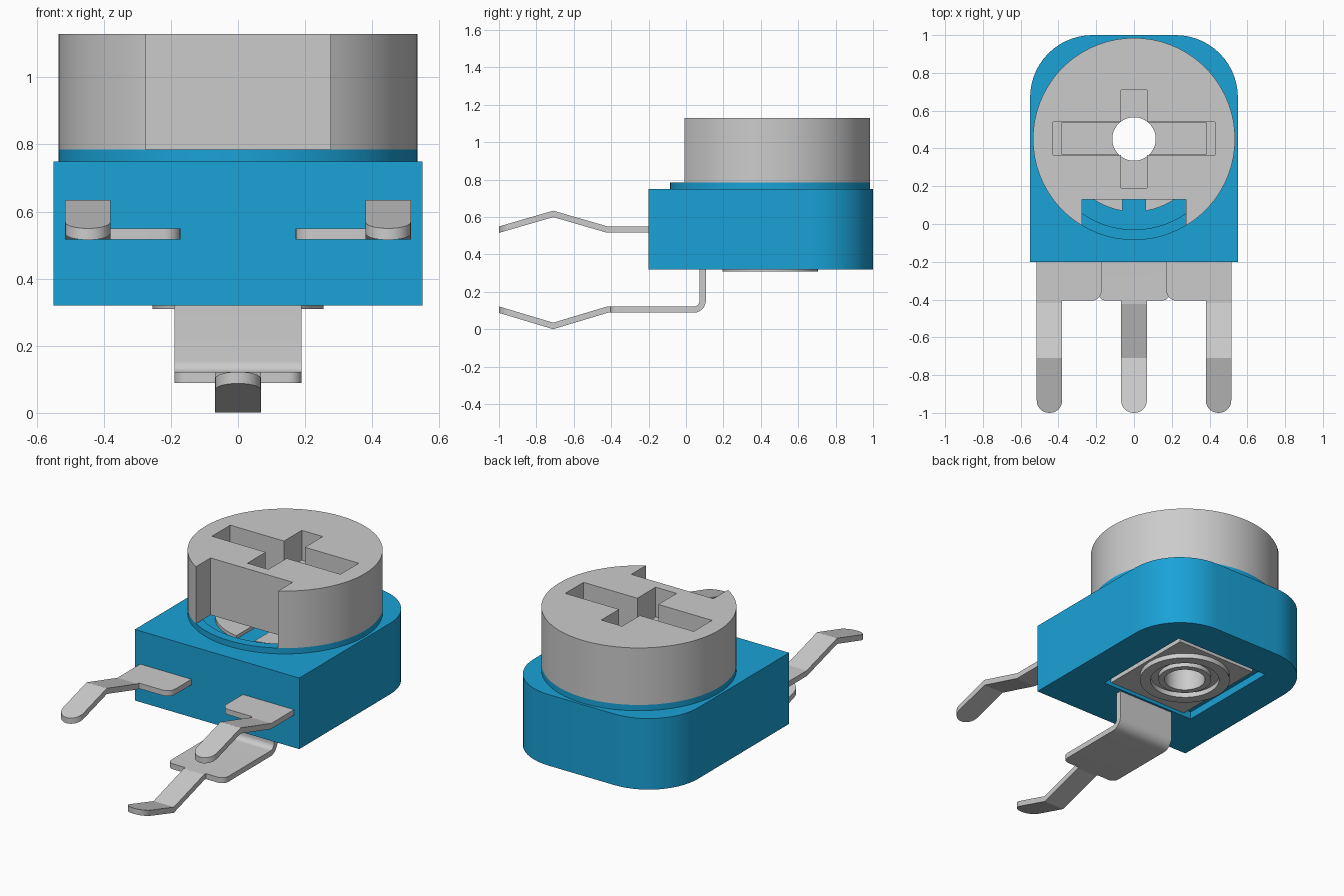
import bpy, bmesh, math
from mathutils import Vector

if "Cube" in bpy.data.objects:
    bpy.data.objects.remove(bpy.data.objects["Cube"])

BLUE = bpy.data.materials.new("blue_plastic")
BLUE.diffuse_color = (0.01, 0.36, 0.68, 1)
BLUE.use_nodes = True
BLUE.node_tree.nodes["Principled BSDF"].inputs["Base Color"].default_value = BLUE.diffuse_color
CY = 0.45  # y of the rotor axis


def fillet(pts, closed=True, n=8):
    """Round the corners of (x, y, radius) points."""
    out, k = [], len(pts)
    for i, (x, y, r) in enumerate(pts):
        p = Vector((x, y))
        if r == 0 or (not closed and i in (0, k - 1)):
            out.append(p)
            continue
        u = (Vector(pts[i - 1][:2]) - p).normalized()
        v = (Vector(pts[(i + 1) % k][:2]) - p).normalized()
        half = u.angle(v) / 2
        c = p + (u + v).normalized() * r / math.sin(half)
        s, e = p + u * r / math.tan(half) - c, p + v * r / math.tan(half) - c
        a0 = math.atan2(s.y, s.x)
        da = (math.atan2(e.y, e.x) - a0 + math.pi) % (2 * math.pi) - math.pi
        for j in range(n + 1):
            a = a0 + da * j / n
            out.append(c + Vector((math.cos(a), math.sin(a))) * r)
    return out


def circle(r, n=72):
    return [Vector((r * math.cos(2 * math.pi * i / n), CY + r * math.sin(2 * math.pi * i / n)))
            for i in range(n)]


def rect(x0, x1, y0, y1):
    return [Vector(p) for p in ((x0, y0), (x1, y0), (x1, y1), (x0, y1))]


def finish(name, bm, mat=None):
    bmesh.ops.recalc_face_normals(bm, faces=bm.faces)
    me = bpy.data.meshes.new(name)
    bm.to_mesh(me)
    bm.free()
    ob = bpy.data.objects.new(name, me)
    bpy.context.collection.objects.link(ob)
    if mat:
        me.materials.append(mat)
    return ob


def prism(name, outline, lo, hi, axis='z', mat=None):
    bm = bmesh.new()
    put = (lambda p, h: (p.x, p.y, h)) if axis == 'z' else (lambda p, h: (h, p.x, p.y))
    a = [bm.verts.new(put(p, lo)) for p in outline]
    b = [bm.verts.new(put(p, hi)) for p in outline]
    bm.faces.new(a)
    bm.faces.new(b)
    for i in range(len(a)):
        j = (i + 1) % len(a)
        bm.faces.new((a[i], a[j], b[j], b[i]))
    return finish(name, bm, mat)


def boolean(ob, op, *tools):
    for t in tools:
        m = ob.modifiers.new("bool", 'BOOLEAN')
        m.operation, m.object, m.solver = op, t, 'EXACT'
        bpy.context.view_layer.objects.active = ob
        bpy.ops.object.modifier_apply(modifier=m.name)
        bpy.data.objects.remove(t)
    return ob


def thicken(path, t):
    """Closed outline of a strip with thickness t along an open path."""
    left, right = [], []
    for i, p in enumerate(path):
        d0 = (p - path[max(i - 1, 0)]).normalized()
        d1 = (path[min(i + 1, len(path) - 1)] - p).normalized()
        d = (d0 + d1).normalized()
        ref = d1 if d1.length else d0
        nrm = Vector((-d.y, d.x)) * (t / 2 / d.dot(ref))
        left.append(p + nrm)
        right.append(p - nrm)
    return left + right[::-1]


def lead(name, side, plan):
    """Bent sheet lead: side profile intersected with plan outline."""
    strip = prism(name, thicken(fillet(side, False), 0.033), -0.7, 0.7, 'x')
    return boolean(strip, 'INTERSECT', prism("plan", fillet(plan), -0.2, 0.9))


# housing with collar, track recess, underside recess and centre hole
body = prism("housing", fillet([(-.55, -.2, 0), (.55, -.2, 0), (.55, 1, .33), (-.55, 1, .33)], n=14),
             0.32, 0.75, mat=BLUE)
boolean(body, 'UNION', prism("collar", circle(0.535), 0.6, 0.785, mat=BLUE))
boolean(body, 'DIFFERENCE',
        prism("c", circle(0.48), 0.72, 0.9, mat=BLUE),
        prism("c", rect(-.32, .32, .12, .78), 0.2, 0.365, mat=BLUE),
        prism("c", circle(0.13), 0.2, 0.9, mat=BLUE))

# resistive track seen through the rotor notch
track = prism("track", circle(0.385), 0.71, 0.74)
boolean(track, 'DIFFERENCE', prism("c", circle(0.2), 0.6, 0.9),
        prism("c", rect(-.06, .06, 0, .35), 0.6, 0.9))

# rotor with front notch, cross slot and centre hole
rotor = prism("rotor", circle(0.535), 0.785, 1.13)
boolean(rotor, 'DIFFERENCE',
        prism("c", rect(-.275, .275, -.3, .13), 0.6, 1.3),
        prism("c", rect(-.07, .07, .19, .71), 0.95, 1.3),
        prism("c", rect(-.43, .43, .365, .54), 0.89, 1.3),
        prism("c", rect(-.38, .38, .367, .538), 0.85, 1.0),
        prism("c", circle(0.115), 0.6, 0.95))

# eyelet under the housing, lathed
profile = [(.255, .36), (.255, .31), (.195, .31), (.195, .34), (.15, .34),
           (.15, .313), (.115, .313), (.115, .787), (.129, .787), (.129, .36)]
bm = bmesh.new()
N = 64
rings = [[bm.verts.new((r * math.cos(2 * math.pi * i / N), CY + r * math.sin(2 * math.pi * i / N), z))
          for r, z in profile] for i in range(N)]
for i in range(N):
    a, b = rings[i], rings[(i + 1) % N]
    for j in range(len(profile)):
        k = (j + 1) % len(profile)
        bm.faces.new((a[j], a[k], b[k], b[j]))
eyelet = finish("eyelet", bm)

# contact plate in the underside recess
plate = prism("contact_plate", rect(-.27, .27, .08, .73), 0.34, 0.37)
boolean(plate, 'DIFFERENCE', prism("c", circle(0.14), 0.2, 0.6))

# centre lead, bent down from the plate
centre = lead("centre_lead",
              [(.09, .355, 0), (.09, .105, .05), (-.42, .105, 0), (-.71, .018, 0), (-1.02, .111, 0)],
              [(-.19, .2, 0), (.19, .2, 0), (.19, -.405, .04), (.068, -.405, 0), (.068, -1, .066),
               (-.068, -1, .066), (-.068, -.405, 0), (-.19, -.405, .04)])

# two side leads
sides = []
for label, s in (("right", 1), ("left", -1)):
    plan = [(.172, -.1, 0), (.515, -.1, 0), (.515, -1, .066), (.38, -1, .066),
            (.38, -.405, 0), (.172, -.405, .05)]
    sides.append(lead(label + "_lead",
                      [(-.05, .533, 0), (-.42, .533, 0), (-.71, .617, 0), (-1.02, .527, 0)],
                      [(s * x, y, r) for x, y, r in plan]))

# smooth curved walls, keep edges sharp
for ob in (body, track, rotor, eyelet, plate, centre, *sides):
    bpy.ops.object.select_all(action='DESELECT')
    ob.select_set(True)
    bpy.context.view_layer.objects.active = ob
    bpy.ops.object.shade_smooth_by_angle(angle=math.radians(15))
